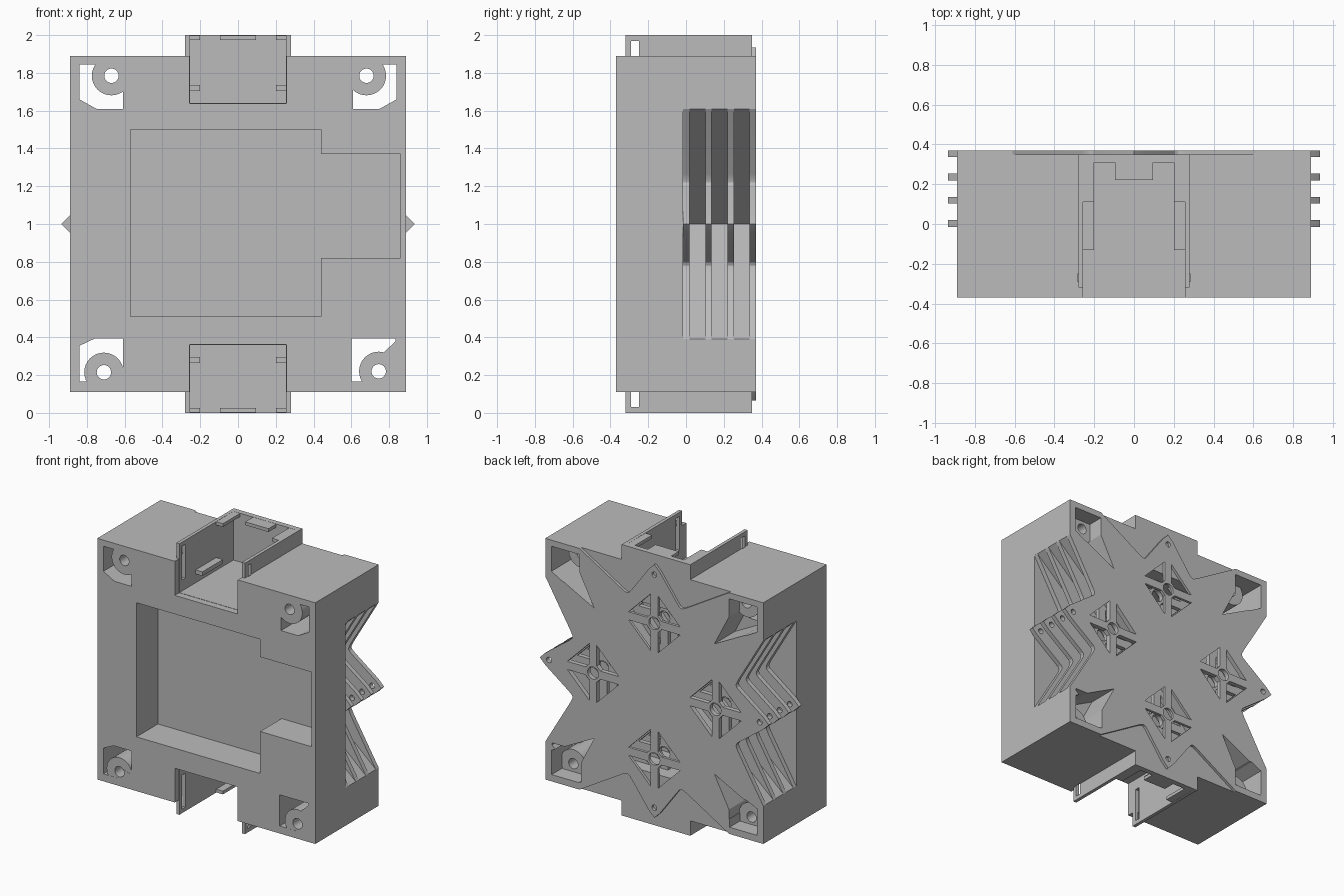
import bpy, bmesh, math

if "Cube" in bpy.data.objects:
    bpy.data.objects.remove(bpy.data.objects["Cube"], do_unlink=True)

grey = bpy.data.materials.new("matte_grey")
grey.use_nodes = True
grey.diffuse_color = (0.5, 0.5, 0.5, 1)
grey.node_tree.nodes["Principled BSDF"].inputs["Base Color"].default_value = (0.5, 0.5, 0.5, 1)


def prisms(name, outlines, y0, y1):
    """Object made of x-z outlines extruded along y."""
    bm = bmesh.new()
    for pts in outlines:
        face = bm.faces.new([bm.verts.new((x, y0, z)) for x, z in pts])
        ext = bmesh.ops.extrude_face_region(bm, geom=[face])
        moved = [v for v in ext["geom"] if isinstance(v, bmesh.types.BMVert)]
        bmesh.ops.translate(bm, verts=moved, vec=(0, y1 - y0, 0))
    bmesh.ops.recalc_face_normals(bm, faces=bm.faces)
    mesh = bpy.data.meshes.new(name)
    bm.to_mesh(mesh)
    bm.free()
    mesh.materials.append(grey)
    ob = bpy.data.objects.new(name, mesh)
    bpy.context.collection.objects.link(ob)
    return ob


def cut(ob, outlines, y0, y1):
    """Subtract extruded outlines from an object and drop the cutter."""
    cutter = prisms("cutter", outlines, y0, y1)
    cutter.hide_render = True
    mod = ob.modifiers.new("cut", "BOOLEAN")
    mod.operation, mod.solver, mod.object = "DIFFERENCE", "EXACT", cutter
    bpy.context.view_layer.update()
    mesh = bpy.data.meshes.new_from_object(ob.evaluated_get(bpy.context.evaluated_depsgraph_get()))
    ob.modifiers.clear()
    ob.data = mesh
    bpy.data.objects.remove(cutter, do_unlink=True)


def rect(x0, x1, z0, z1):
    return [(x0, z0), (x1, z0), (x1, z1), (x0, z1)]


def circle(x, z, r, n=32):
    return [(x + r * math.cos(math.tau * i / n), z + r * math.sin(math.tau * i / n)) for i in range(n)]


def flip(pts, sx, sz):
    return [(sx * x, 1 + sz * (z - 1)) for x, z in pts]


def turn(pts, k):
    """Outward/sideways coordinates to x-z, turned k quarter turns about the centre."""
    c, s = [(1, 0), (0, 1), (-1, 0), (0, -1)][k]
    return [(u * c - v * s, 1 + u * s + v * c) for u, v in pts]


# Housing with display recess in the front
FRONT, BACK = -0.37, 0.37
housing = prisms("housing", [rect(-0.89, 0.89, 0.11, 1.89)], FRONT, BACK)
cut(housing, [[(-0.57, 0.51), (0.44, 0.51), (0.44, 0.82), (0.86, 0.82),
               (0.86, 1.37), (0.44, 1.37), (0.44, 1.5), (-0.57, 1.5)]], -0.5, -0.12)

# V-shaped cavities: open at the sides, closed behind the top and bottom
for k in range(4):
    if k % 2 == 0:
        wedge = [(0.2, 0), (1.0, 0.707), (1.0, -0.707)]
        cut(housing, [turn(wedge, k)], -0.015, 0.5)
    else:
        cut(housing, [turn([(0.2, 0), (0.62, 0.371), (0.62, -0.371)], k)], -0.015, 0.36)
        cut(housing, [turn([(0.2, 0), (1.0, 0.707), (1.0, -0.707)], k)], 0.35, 0.5)

# Corner pockets running through the housing, wider at the back
top_pocket = [(-0.84, 1.845), (-0.84, 1.66), (-0.75, 1.61), (-0.61, 1.61), (-0.61, 1.845)]
pockets = [
    top_pocket,
    flip(top_pocket, -1, 1),
    [(-0.84, 0.165), (-0.71, 0.165), (-0.71, 0.25), (-0.61, 0.22),
     (-0.61, 0.395), (-0.755, 0.395), (-0.84, 0.355)],
    [(0.6, 0.165), (0.75, 0.165), (0.75, 0.3), (0.835, 0.38), (0.835, 0.395), (0.6, 0.395)],
]
back_pocket = [(0.838, 1.84), (0.838, 1.66), (0.49, 1.48), (0.615, 1.72), (0.615, 1.84)]
for p in pockets:
    cut(housing, [p], -0.5, 0.5)
for sx in (-1, 1):
    for sz in (-1, 1):
        cut(housing, [flip(back_pocket, sx, sz)], 0.13, 0.5)

# Screw bosses in the corners
for x, z in [(-0.67, 1.785), (0.68, 1.785), (-0.71, 0.215), (0.745, 0.22)]:
    cut(housing, [circle(x, z, 0.039)], -0.5, 0.5)
    boss = prisms("screw_boss", [circle(x, z, 0.104)], FRONT + 0.001, 0.25)
    cut(boss, [circle(x, z, 0.038)], -0.5, 0.5)

# Connector shrouds at top and bottom
for sz, side in ((1, "top"), (-1, "bottom")):
    def part(x0, x1, z0, z1):
        return flip(rect(x0, x1, z0, z1), 1, sz)

    cut(housing, [part(-0.257, 0.257, 1.638, 2.5)], -0.5, 0.312)
    shroud = prisms(side + "_shroud", [part(-0.28, 0.28, 1.625, 2.0)], -0.32, 0.35)
    cut(shroud, [part(-0.255, 0.255, 1.64, 2.5)], -0.5, 0.31)
    slots = [part(-0.284, -0.24, 1.72, 1.97), part(0.24, 0.284, 1.72, 1.97)]
    cut(shroud, slots, -0.29, -0.25)
    cut(housing, slots, -0.29, -0.25)
    prisms(side + "_centre_catch", [part(-0.095, 0.095, 1.975, 1.999)], 0.22, 0.315)
    for sx in (-1, 1):
        lip = flip(part(0.2, 0.26, 1.975, 1.999), sx, 1)
        rail = flip(part(0.2, 0.26, 1.705, 1.735), sx, 1)
        prisms(side + "_side_catch", [lip], 0.11, 0.315)
        prisms(side + "_guide_rail", [rail], -0.13, 0.11)

# Fin outline: a V with a pointed tab, made from one mirrored half
half = [(0.89, 0.61), (0.685, 0.265), (0.67, 0.235), (0.668, 0.22), (0.675, 0.205),
        (0.7, 0.185), (0.89, 0.045)]
fin = [(0.2, 0)] + half + [(0.935, 0)] + [(u, -v) for u, v in reversed(half)]
clipped = [(0.2, 0), (0.62, 0.371), (0.62, -0.371)]

# Four windows around a drilled hub, plus a hole in the tab
quad = [(0.06, 0.03), (0.21, 0.03), (0.03, 0.21), (0.03, 0.06)]
windows = [[(0.5 + su * u, sv * v) for u, v in quad] for su in (-1, 1) for sv in (-1, 1)]
windows.append(circle(0.5, 0, 0.045, 24))
tab_hole = circle(0.86, 0, 0.02, 16)

for k, side in enumerate(("left", "top", "right", "bottom")):
    upright = k % 2 == 0
    for i in range(4):
        y0 = -0.015 + 0.117 * i
        y1 = y0 + 0.034
        last = i == 3
        if last:
            y0, y1 = (0.336 if upright else 0.35), BACK
        full = upright or last
        plate = prisms(side + ("_back_plate" if last else "_fin"),
                       [turn(fin if full else clipped, k)], y0, y1)
        holes = windows + [tab_hole] if full else windows
        cut(plate, [turn(h, k) for h in holes], y0 - 0.1, y1 + 0.1)

# Round bores shade smoothly, everything else stays crisp
bpy.ops.object.select_all(action="DESELECT")
for ob in bpy.context.collection.objects:
    if ob.type == "MESH":
        ob.select_set(True)
        bpy.context.view_layer.objects.active = ob
bpy.ops.object.shade_smooth_by_angle(angle=math.radians(25))
